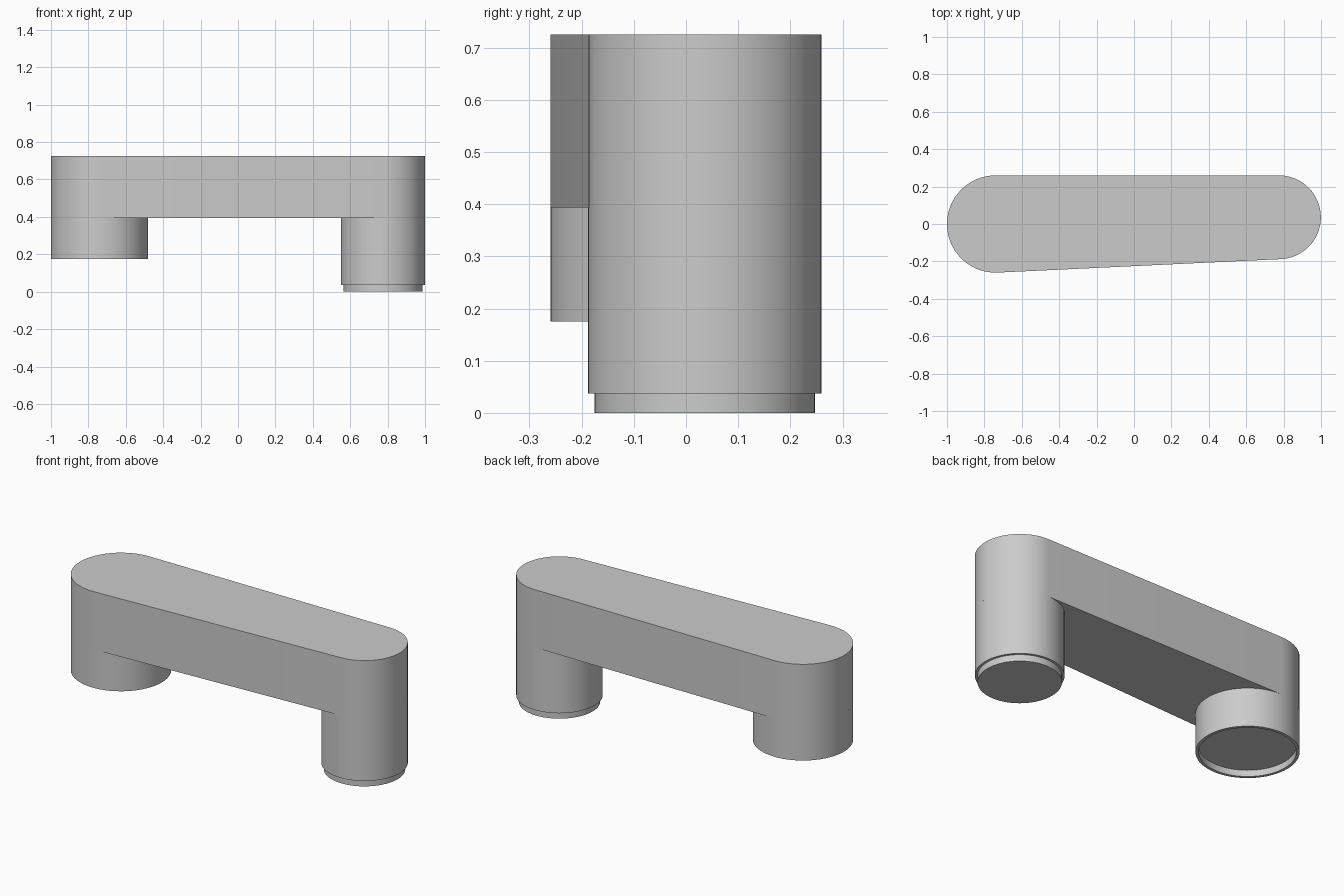
import bpy, bmesh
from math import pi, cos, sin, radians, atan2, asin, hypot

cube = bpy.data.objects.get("Cube")
if cube:
    bpy.data.objects.remove(cube, do_unlink=True)

grey = bpy.data.materials.new("plain grey")
grey.use_nodes = True
colour = (0.6, 0.6, 0.6, 1)
grey.diffuse_color = colour
grey.node_tree.nodes["Principled BSDF"].inputs["Base Color"].default_value = colour

BIG = (-0.74, 0.0, 0.26)        # x, y, radius of the right end
SMALL = (0.775, 0.036, 0.224)   # x, y, radius of the left end
ARM_LOW, ARM_TOP = 0.394, 0.725
SEGMENTS = 64


def finish(name, bm):
    bmesh.ops.recalc_face_normals(bm, faces=bm.faces)
    mesh = bpy.data.meshes.new(name)
    bm.to_mesh(mesh)
    bm.free()
    mesh.materials.append(grey)
    obj = bpy.data.objects.new(name, mesh)
    bpy.context.collection.objects.link(obj)
    bpy.ops.object.select_all(action='DESELECT')
    obj.select_set(True)
    bpy.context.view_layer.objects.active = obj
    bpy.ops.object.shade_smooth_by_angle(angle=radians(30))
    return obj


def arc(end, start, stop, steps):
    x, y, r = end
    angles = [start + (stop - start) * i / steps for i in range(steps + 1)]
    return [(x + r * cos(a), y + r * sin(a)) for a in angles]


def lathe(name, centre, profile):
    """Spin (radius, z) pairs round a vertical axis; cap the first ring."""
    bm = bmesh.new()
    rings = []
    for r, z in profile:
        points = arc((centre[0], centre[1], r), 0, 2 * pi, SEGMENTS)[:-1]
        rings.append([bm.verts.new((x, y, z)) for x, y in points])
    bm.faces.new(rings[0])
    for low, high in zip(rings, rings[1:]):
        for i in range(SEGMENTS):
            j = (i + 1) % SEGMENTS
            bm.faces.new((low[i], low[j], high[j], high[i]))
    bm.faces.new(rings[-1])
    return finish(name, bm)


# Arm: two round ends joined by their common tangents
dx, dy = SMALL[0] - BIG[0], SMALL[1] - BIG[1]
heading = atan2(dy, dx)
spread = pi / 2 - asin((BIG[2] - SMALL[2]) / hypot(dx, dy))
outline = arc(SMALL, heading - spread, heading + spread, SEGMENTS // 2)
outline += arc(BIG, heading + spread, heading - spread + 2 * pi, SEGMENTS // 2)
bm = bmesh.new()
base = bm.faces.new([bm.verts.new((x, y, ARM_LOW)) for x, y in outline])
top = bmesh.ops.extrude_face_region(bm, geom=[base], use_keep_orig=True)
bmesh.ops.translate(bm, vec=(0, 0, ARM_TOP - ARM_LOW),
                    verts=[v for v in top["geom"] if isinstance(v, bmesh.types.BMVert)])
finish("arm", bm)

# Short wide leg with a shallow socket underneath
lathe("socket_leg", BIG, [(0.244, 0.211), (0.244, 0.175), (BIG[2], 0.175), (BIG[2], ARM_LOW)])

# Long narrow leg with a stepped plug at its foot
lathe("plug_leg", SMALL, [(0.211, 0), (0.211, 0.037), (SMALL[2], 0.037), (SMALL[2], ARM_LOW)])
